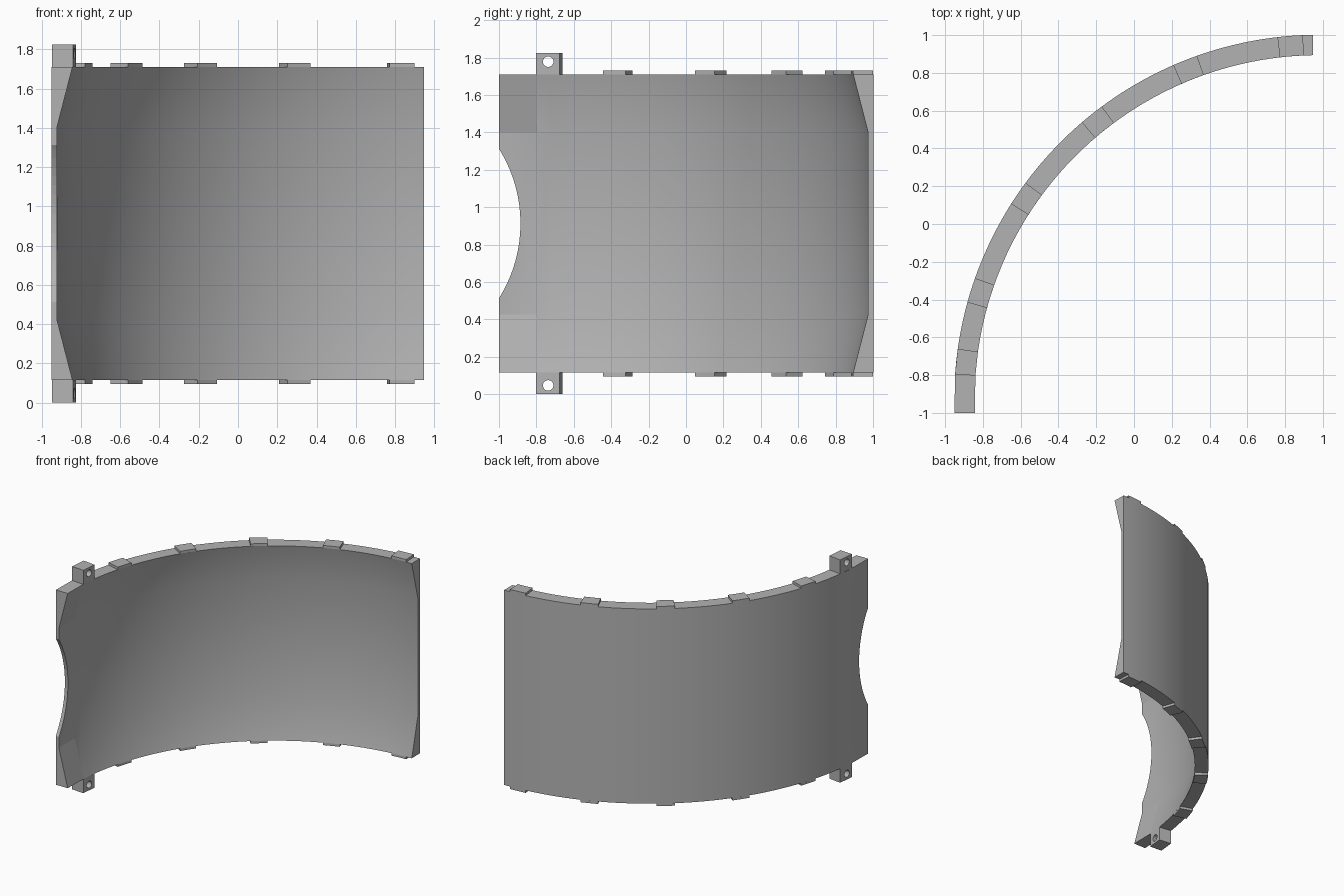
import bpy, bmesh
from math import sin, cos, radians
from mathutils import Matrix

if "Cube" in bpy.data.objects:
    bpy.data.objects.remove(bpy.data.objects["Cube"], do_unlink=True)

CX, CY = 0.98, -0.93              # axis of the curved panel
R_OUT, R_IN, R_THIN = 1.932, 1.824, 1.904
Z0, Z1, ZMID = 0.115, 1.71, 0.9125
TAB_ANGLES = (172, 176)

grey = bpy.data.materials.new("plain grey")
grey.use_nodes = True
grey.diffuse_color = (0.45, 0.45, 0.45, 1)
grey.node_tree.nodes["Principled BSDF"].inputs["Base Color"].default_value = (0.45, 0.45, 0.45, 1)


def make_object(name, bm):
    bmesh.ops.recalc_face_normals(bm, faces=bm.faces)
    mesh = bpy.data.meshes.new(name)
    bm.to_mesh(mesh)
    bm.free()
    mesh.materials.append(grey)
    ob = bpy.data.objects.new(name, mesh)
    bpy.context.collection.objects.link(ob)
    return ob


def sweep(name, profile, angles):
    """Sweep an (r, z) outline around the panel axis and cap both ends."""
    bm = bmesh.new()
    rings = []
    for a in map(radians, angles):
        rings.append([bm.verts.new((CX + r * cos(a), max(CY + r * sin(a), -1), z))
                      for r, z in profile])
    n = len(profile)
    for a, b in zip(rings, rings[1:]):
        for i in range(n):
            j = (i + 1) % n
            bm.faces.new((a[i], a[j], b[j], b[i]))
    bm.faces.new(rings[0])
    bm.faces.new(rings[-1])
    return make_object(name, bm)


def cut_round(target, y, z, radius, segments):
    """Cut a round opening through the target along x."""
    bm = bmesh.new()
    bmesh.ops.create_cone(bm, cap_ends=True, segments=segments, radius1=radius, radius2=radius,
                          depth=0.8, matrix=Matrix.Translation((-0.95, y, z)) @ Matrix.Rotation(radians(90), 4, 'Y'))
    cutter = make_object("cutter", bm)
    cutter.hide_render = True
    mod = target.modifiers.new("cut", 'BOOLEAN')
    mod.operation = 'DIFFERENCE'
    mod.solver = 'EXACT'
    mod.object = cutter
    bpy.context.view_layer.objects.active = target
    bpy.ops.object.modifier_apply(modifier=mod.name)
    bpy.data.objects.remove(cutter, do_unlink=True)


def smooth(ob):
    bpy.ops.object.select_all(action='DESELECT')
    ob.select_set(True)
    bpy.context.view_layer.objects.active = ob
    bpy.ops.object.shade_smooth_by_angle(angle=radians(30))


# Curved panel, thick at the rims and thin in the middle
section = [(R_OUT, Z0), (R_OUT, Z1), (R_IN, Z1), (R_THIN, 1.40), (R_THIN, 0.425), (R_IN, Z0)]
steps = 40
panel = sweep("curved_panel", section,
              [91 + (176 - 91) * i / steps for i in range(steps + 1)] + [182.2])
cut_round(panel, -1.638, ZMID, 0.753, 96)
smooth(panel)
# Flat bevel faces beside the end opening
for f in panel.data.polygons:
    if f.center.y < -0.82 and 0.05 < abs(f.normal.z) < 0.5:
        f.use_smooth = False

# Rim lugs and drilled mounting tabs, above and below
for level, edge, sign in (("upper", Z1, 1), ("lower", Z0, -1)):
    def block(height):
        return [(R_OUT, edge), (R_IN, edge), (R_IN, edge + sign * height), (R_OUT, edge + sign * height)]

    for k in range(5):
        mid = 94.55 + 17 * k
        lug = sweep(f"{level}_lug_{k + 1}", block(0.02), [mid - 2 + i for i in range(5)])
        smooth(lug)
    tab = sweep(f"{level}_mounting_tab", block(0.115), TAB_ANGLES)
    cut_round(tab, -0.737, edge + sign * 0.068, 0.028, 32)
    smooth(tab)
